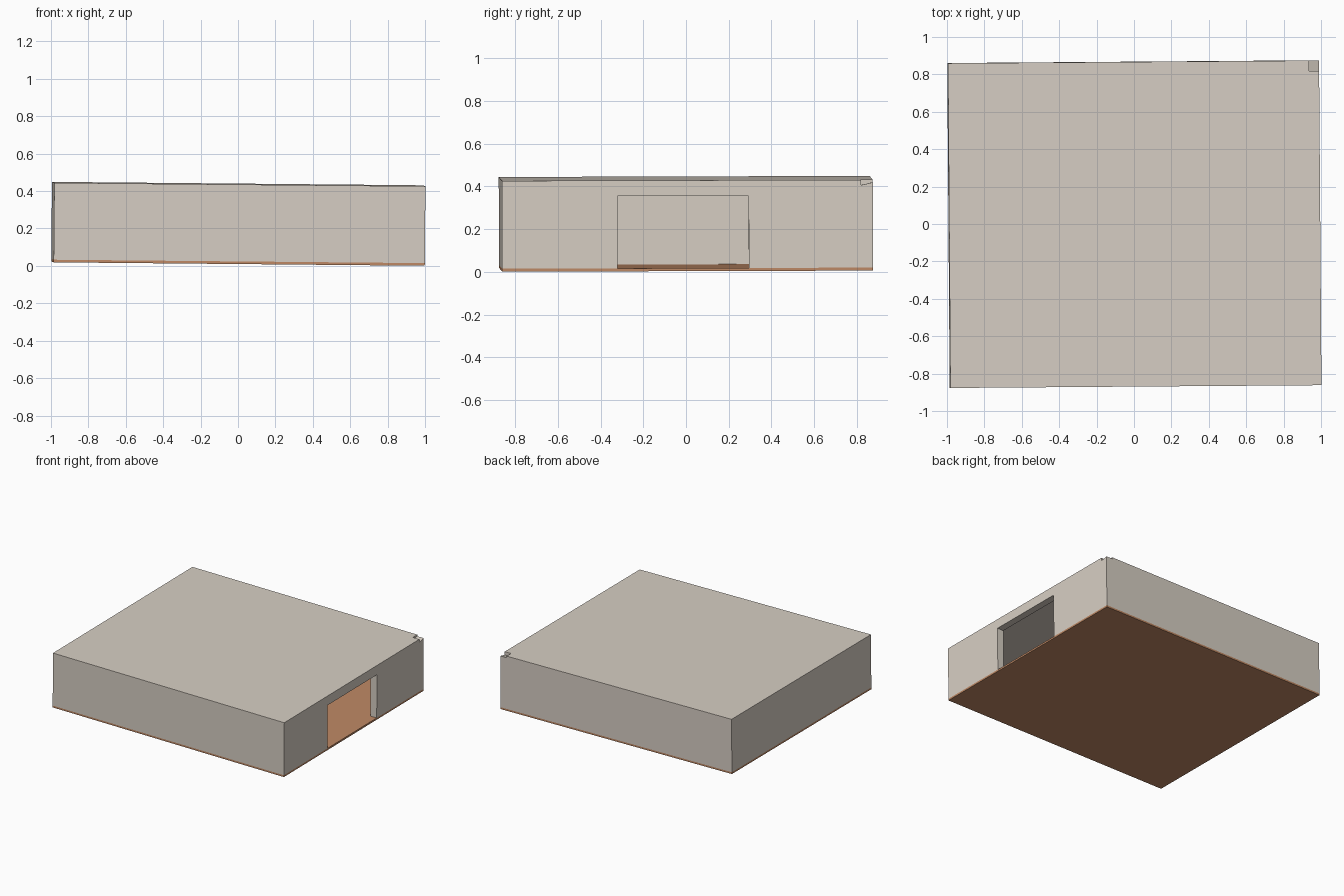
import bpy, bmesh
from mathutils import Matrix, Vector

if "Cube" in bpy.data.objects:
    bpy.data.objects.remove(bpy.data.objects["Cube"])

# Overall sizes: half width, half depth, wall thickness, slab heights
W, D, T = 0.992, 0.868, 0.055
FLOOR, TOP, SLAB = 0.014, 0.425, 0.02

# The whole room leans and turns very slightly
LEAN = (Matrix.Translation((0, 0, 0.0125)) @ Matrix.Rotation(0.0075, 4, 'Z')
        @ Matrix.Rotation(0.0092, 4, 'Y') @ Matrix.Rotation(0.003, 4, 'X'))


def material(name, color):
    m = bpy.data.materials.new(name)
    m.diffuse_color = (*color, 1)
    m.use_nodes = True
    m.node_tree.nodes["Principled BSDF"].inputs["Base Color"].default_value = m.diffuse_color
    return m


plaster = material("plaster", (0.68, 0.62, 0.55))
wood = material("wood", (0.52, 0.25, 0.13))


def prism(name, points, offset, mat):
    """Extrude a flat outline along an offset vector."""
    bm = bmesh.new()
    face = bm.faces.new([bm.verts.new(p) for p in points])
    new = bmesh.ops.extrude_face_region(bm, geom=[face])["geom"]
    bmesh.ops.translate(bm, vec=Vector(offset),
                        verts=[v for v in new if isinstance(v, bmesh.types.BMVert)])
    bmesh.ops.recalc_face_normals(bm, faces=bm.faces)
    bm.transform(LEAN)
    me = bpy.data.meshes.new(name)
    bm.to_mesh(me)
    bm.free()
    me.materials.append(mat)
    ob = bpy.data.objects.new(name, me)
    bpy.context.collection.objects.link(ob)
    return ob


def box(name, x0, x1, y0, y1, z0, z1, mat):
    return prism(name, [(x0, y0, z0), (x1, y0, z0), (x1, y1, z0), (x0, y1, z0)],
                 (0, 0, z1 - z0), mat)


# Floor slab and ceiling slab set between the walls
box("floor", -W, W, -D, D, 0, FLOOR, wood)
box("ceiling", -W + T, W - T, -D + T, D - T, TOP - SLAB, TOP, plaster)

# Solid walls
box("front_wall", -W, W, -D, -D + T, FLOOR, TOP, plaster)
box("back_wall", -W, W - T, D - T, D, FLOOR, TOP, plaster)
box("left_wall", -W, -W + T, -D + T, D - T, FLOOR, TOP, plaster)

# Right wall with a doorway
y0, y1, d0, d1, head = -D + T, D - T, -0.327, 0.287, 0.352
outline = [(y0, FLOOR), (d0, FLOOR), (d0, head), (d1, head),
           (d1, FLOOR), (y1, FLOOR), (y1, TOP), (y0, TOP)]
prism("right_wall", [(W - T, y, z) for y, z in outline], (T, 0, 0), plaster)

# Corner post, cut short with a sloping top
post = [(D - T, FLOOR), (D, FLOOR), (D, TOP - 0.012), (D - T, TOP - 0.025)]
prism("corner_post", [(W - T, y, z) for y, z in post], (T, 0, 0), plaster)
